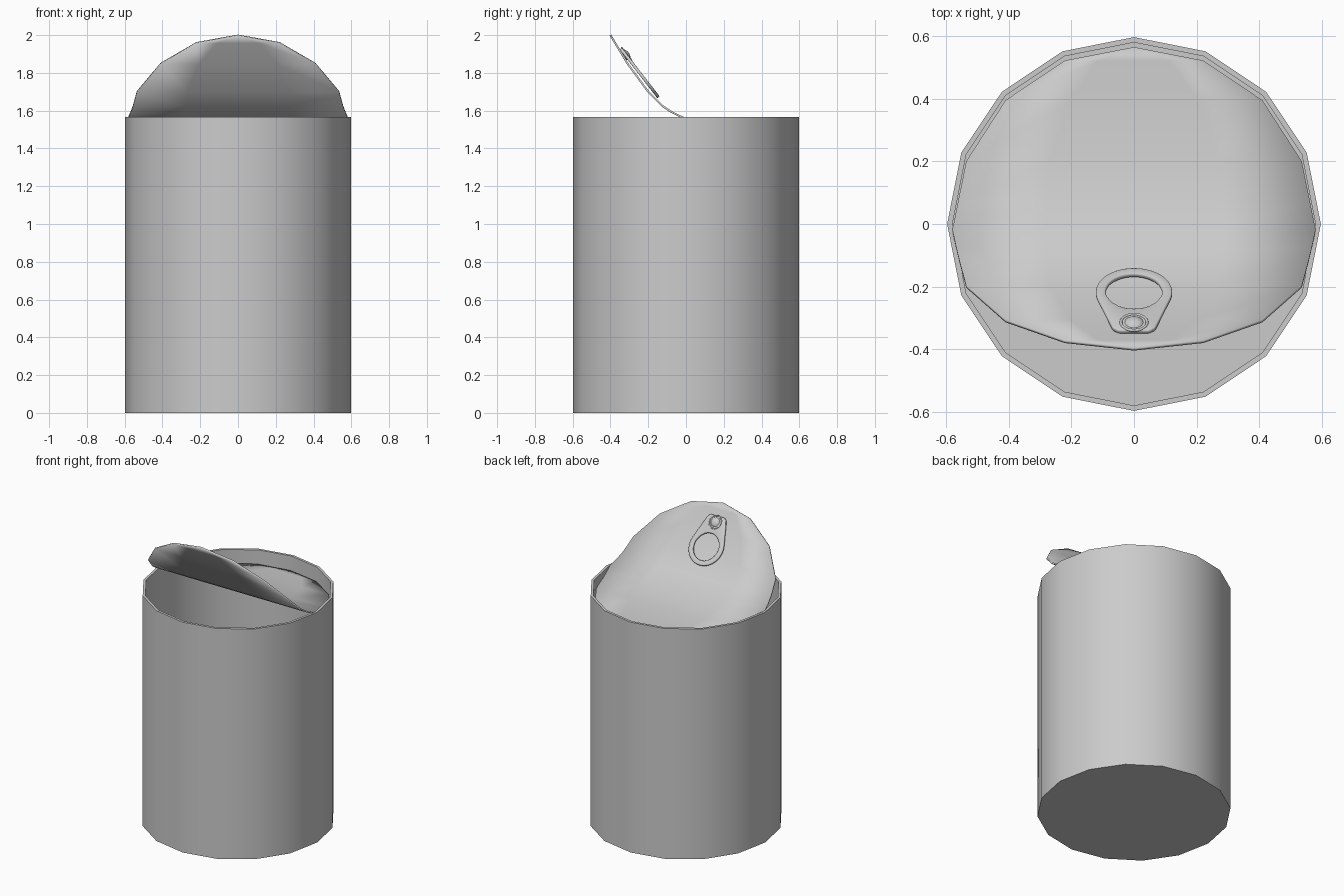
import bpy, bmesh
from math import sin, cos, pi, radians, atan2
from mathutils import Vector, Matrix

if "Cube" in bpy.data.objects:
    bpy.data.objects.remove(bpy.data.objects["Cube"])

SIDES = 16


def make_object(name, bm, angle=40):
    bmesh.ops.recalc_face_normals(bm, faces=bm.faces)
    mesh = bpy.data.meshes.new(name)
    bm.to_mesh(mesh)
    bm.free()
    obj = bpy.data.objects.new(name, mesh)
    bpy.context.collection.objects.link(obj)
    bpy.ops.object.select_all(action='DESELECT')
    obj.select_set(True)
    bpy.context.view_layer.objects.active = obj
    bpy.ops.object.shade_smooth_by_angle(angle=radians(angle))
    return obj


def ring(bm, r, z):
    return [bm.verts.new((r * cos(2 * pi * i / SIDES), r * sin(2 * pi * i / SIDES), z))
            for i in range(SIDES)]


# Can body: outer wall, rim, inner wall, floor
bm = bmesh.new()
rings = [ring(bm, r, z) for r, z in [(0.597, 0), (0.597, 1.567), (0.58, 1.567), (0.58, 0.02)]]
for a, b in zip(rings, rings[1:]):
    for i in range(SIDES):
        j = (i + 1) % SIDES
        bm.faces.new((a[i], a[j], b[j], b[i]))
bm.faces.new(rings[0])
bm.faces.new(rings[-1])
make_object("can_body", bm)

# Lid: a 16-sided disc bent along a profile (distance from middle, y, z)
R = 0.58
profile = [(0.58, -0.40, 2.00), (0.536, -0.376, 1.96), (0.41, -0.31, 1.85),
           (0.222, -0.20, 1.70), (0.12, -0.125, 1.625), (0.06, -0.075, 1.592),
           (0, -0.02, 1.565), (-0.09, 0.07, 1.53), (-0.222, 0.20, 1.497),
           (-0.41, 0.395, 1.478), (-0.536, 0.522, 1.472), (-0.58, 0.565, 1.47)]
corners = [(R * sin(k * pi / 8), R * cos(k * pi / 8)) for k in range(5)]


def half_width(s):
    s = min(abs(s), R)
    for (s0, w0), (s1, w1) in zip(corners, corners[1:]):
        if s <= s1 + 1e-6:
            return max(0, w0 + (w1 - w0) * (s - s0) / (s1 - s0))
    return 0


bm = bmesh.new()
rows = []
for s, y, z in profile:
    w = half_width(s)
    xs = [0] if w < 0.01 else [-w, -w / 2, 0, w / 2, w]
    rows.append([bm.verts.new((x, y, z)) for x in xs])
for a, b in zip(rows, rows[1:]):
    for i in range(4):
        quad = [a[min(i, len(a) - 1)], a[min(i + 1, len(a) - 1)],
                b[min(i + 1, len(b) - 1)], b[min(i, len(b) - 1)]]
        bm.faces.new(list(dict.fromkeys(quad)))
lid = make_object("lid", bm)
mod = lid.modifiers.new("thickness", 'SOLIDIFY')
mod.thickness = 0.01
mod.offset = 0

# Frame of the pull tab: u runs to the rivet, n points off the lid
u = Vector((0, -0.613, 0.79))
n = Vector((0, 0.79, 0.613))
frame = Matrix((u, Vector((1, 0, 0)), n)).transposed().to_4x4()
frame.translation = (0, -0.22, 1.767)

# Pull tab plate with finger hole
side = [(0.085, 0.101), (0.14, 0.084), (0.19, 0.068), (0.205, 0.05)]
arc = [radians(74 + 212 * i / 24) for i in range(25)]
outline = [(0.122 * cos(a), 0.122 * sin(a)) for a in arc]
outline += [(p, -q) for p, q in side] + [(0.205, 0)] + side[::-1]
bm = bmesh.new()
outer = [bm.verts.new((p, q, 0)) for p, q in outline]
inner = []
for p, q in outline:
    a = atan2(q, p)
    inner.append(bm.verts.new((0.09 * cos(a), 0.09 * sin(a), 0)))
for i in range(len(outer)):
    j = (i + 1) % len(outer)
    bm.faces.new((outer[i], outer[j], inner[j], inner[i]))
tab = make_object("pull_tab", bm)
tab.matrix_world = frame
mod = tab.modifiers.new("thickness", 'SOLIDIFY')
mod.thickness = 0.016
mod.offset = 0
mod = tab.modifiers.new("rounding", 'BEVEL')
mod.width = 0.005
mod.segments = 2

# Rivet: flattened dome with a raised collar
bm = bmesh.new()
bmesh.ops.create_uvsphere(bm, u_segments=20, v_segments=10, radius=0.033)
rivet = make_object("rivet", bm, 60)
rivet.matrix_world = frame @ Matrix.Translation((0.163, 0, 0)) @ Matrix.Diagonal((1, 1, 0.6, 1))
bpy.ops.mesh.primitive_torus_add(major_radius=0.042, minor_radius=0.005,
                                 major_segments=24, minor_segments=6)
collar = bpy.context.object
collar.name = "rivet_collar"
bpy.ops.object.shade_smooth()
collar.matrix_world = frame @ Matrix.Translation((0.163, 0, 0.007))
